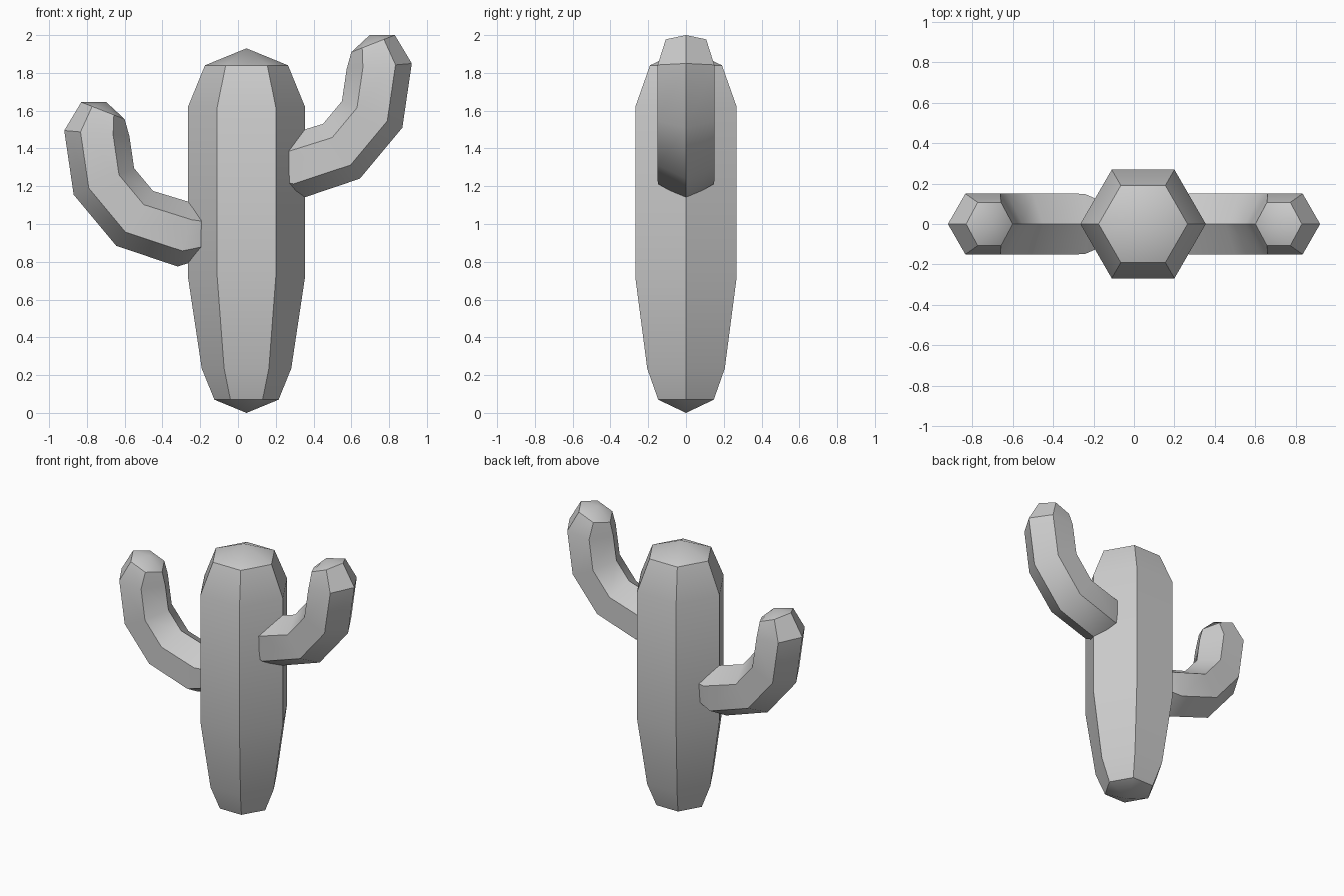
import bpy, bmesh, math
from mathutils import Vector

cube = bpy.data.objects.get("Cube")
if cube:
    bpy.data.objects.remove(cube, do_unlink=True)

grey = bpy.data.materials.new("plain_grey")
grey.use_nodes = True
colour = (0.6, 0.6, 0.6, 1)
grey.diffuse_color = colour
grey.node_tree.nodes["Principled BSDF"].inputs["Base Color"].default_value = colour


def hex_tube(name, start, rings, end):
    """Hexagonal tube: rings are pairs of opposite corners in the xz plane, closed by two apexes."""
    bm = bmesh.new()
    loops = []
    for a, b in rings:
        a, b = Vector((a[0], 0, a[1])), Vector((b[0], 0, b[1]))
        centre, axis = (a + b) / 2, (a - b) / 2
        side = Vector((0, axis.length, 0))
        angles = [math.radians(60 * i) for i in range(6)]
        loops.append([bm.verts.new(centre + axis * math.cos(t) + side * math.sin(t))
                      for t in angles])
    for low, high in zip(loops, loops[1:]):
        for i in range(6):
            j = (i + 1) % 6
            bm.faces.new((low[i], low[j], high[j], high[i]))
    for point, loop in ((start, loops[0]), (end, loops[-1])):
        apex = bm.verts.new((point[0], 0, point[1]))
        for i in range(6):
            bm.faces.new((apex, loop[i], loop[(i + 1) % 6]))
    bmesh.ops.recalc_face_normals(bm, faces=bm.faces)
    mesh = bpy.data.meshes.new(name)
    bm.to_mesh(mesh)
    bm.free()
    mesh.materials.append(grey)
    obj = bpy.data.objects.new(name, mesh)
    bpy.context.collection.objects.link(obj)
    bpy.ops.object.select_all(action="DESELECT")
    obj.select_set(True)
    bpy.context.view_layer.objects.active = obj
    bpy.ops.object.shade_smooth_by_angle(angle=math.radians(35))
    return obj


# Trunk: radius and height up the stem
cx = 0.045
profile = [(0.17, 0.07), (0.237, 0.235), (0.31, 0.72), (0.31, 1.62), (0.22, 1.84)]
hex_tube("trunk", (cx, 0), [((cx + r, z), (cx - r, z)) for r, z in profile], (cx, 1.93))

# Arms: outer and inner corner of each ring, from the trunk to the tip
arm = [((0.16, 1.18), (0.14, 1.425)),
       ((0.32, 1.13), (0.22, 1.46)),
       ((0.645, 1.24), (0.45, 1.53)),
       ((0.87, 1.51), (0.55, 1.65)),
       ((0.92, 1.85), (0.575, 1.82)),
       ((0.83, 2.0), (0.60, 1.91))]
for name, mirror, drop in (("left_arm", 1, 0), ("right_arm", -1, 0.355)):
    def place(p):
        return (p[0] * mirror, p[1] - drop)
    hex_tube(name, place((0.1, 1.305)), [(place(a), place(b)) for a, b in arm],
             place((0.697, 2.0)))
